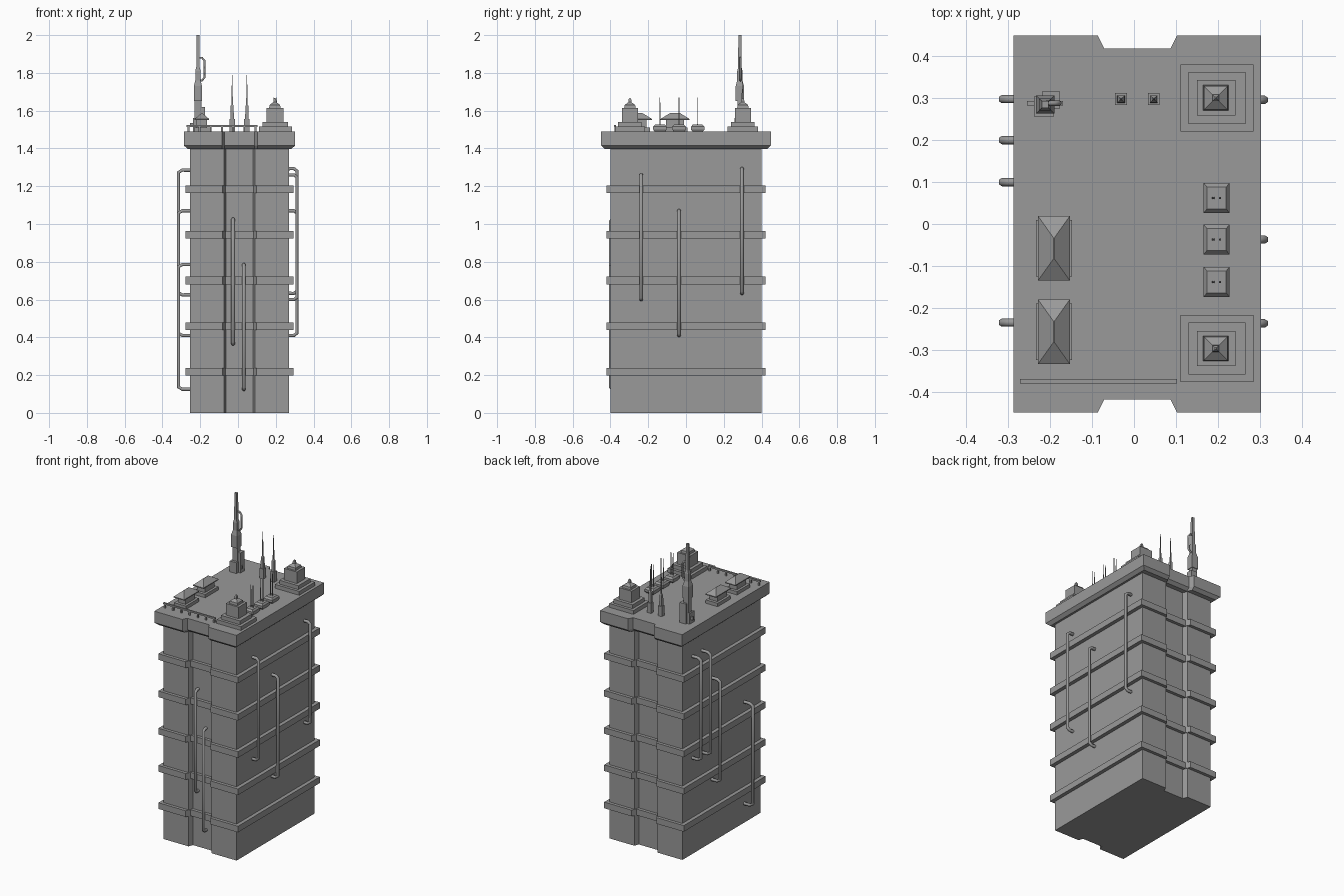
import bpy, bmesh
from mathutils import Vector

if "Cube" in bpy.data.objects:
    bpy.data.objects.remove(bpy.data.objects["Cube"], do_unlink=True)

grey = bpy.data.materials.new("concrete grey")
grey.use_nodes = True
colour = (0.32, 0.32, 0.32, 1)
grey.diffuse_color = colour
grey.node_tree.nodes["Principled BSDF"].inputs["Base Color"].default_value = colour

CX = 0.008    # middle of the tower block
ROOF = 1.49   # roof deck height


def finish(bm, name):
    bmesh.ops.recalc_face_normals(bm, faces=bm.faces)
    mesh = bpy.data.meshes.new(name)
    bm.to_mesh(mesh)
    bm.free()
    mesh.materials.append(grey)
    obj = bpy.data.objects.new(name, mesh)
    bpy.context.collection.objects.link(obj)
    return obj


def loft(bm, rings):
    """Skin a stack of matching vertex rings and cap both ends."""
    loops = [[bm.verts.new(p) for p in ring] for ring in rings]
    for a, b in zip(loops, loops[1:]):
        for i in range(len(a)):
            j = (i + 1) % len(a)
            bm.faces.new((a[i], a[j], b[j], b[i]))
    bm.faces.new(loops[0])
    bm.faces.new(loops[-1])


def stack(bm, x, y, sections):
    """Rectangular sections given as (half width, half depth, z)."""
    loft(bm, [[(x - w, y - d, z), (x + w, y - d, z), (x + w, y + d, z), (x - w, y + d, z)]
              for w, d, z in sections])


def box(bm, x, y, w, d, z0, z1):
    stack(bm, x, y, [(w, d, z0), (w, d, z1)])


def notched(w, d, z, outer, inner, depth=0.03):
    """Plan outline with a tapered notch in the front and the back."""
    half = [(-w, -d), (-outer, -d), (-inner, depth - d), (inner, depth - d), (outer, -d), (w, -d)]
    return [(CX + s * x, s * y, z) for s in (1, -1) for x, y in half]


def notched_slab(name, sections, outer, inner):
    bm = bmesh.new()
    loft(bm, [notched(w, d, z, outer, inner) for w, d, z in sections])
    finish(bm, name)


def pipe(name, points, r=0.01):
    """Square-cornered round pipe along a path."""
    curve = bpy.data.curves.new(name, 'CURVE')
    curve.dimensions = '3D'
    curve.bevel_depth = r
    curve.bevel_resolution = 1
    curve.use_fill_caps = True
    spline = curve.splines.new('POLY')
    spline.points.add(len(points) - 1)
    for p, co in zip(spline.points, points):
        p.co = (*co, 1)
    curve.materials.append(grey)
    bpy.context.collection.objects.link(bpy.data.objects.new(name, curve))


def drain(name, wall, out, top, length=0.66):
    """Pipe leaving the wall, running down and returning to it."""
    wall, out = Vector((*wall, 0)), Vector((*out, 0))
    bend = out.lerp(wall, 0.3)
    up, low = Vector((0, 0, top)), Vector((0, 0, top - length))
    soft = Vector((0, 0, 0.012))
    pipe(name, [wall + up, bend + up, out + up - soft, out + low + soft, bend + low, wall + low])


# Main block, floor ledges and roof slab
notched_slab("tower_block", [(0.262, 0.40, 0), (0.262, 0.40, 1.41)], 0.083, 0.072)
for i in range(5):
    z = 0.197 + i * 0.242
    notched_slab("floor_ledge", [(0.286, 0.42, z), (0.286, 0.42, z + 0.04)], 0.09, 0.075)
notched_slab("roof_slab", [(0.275, 0.43, 1.398), (0.295, 0.449, 1.416), (0.295, 0.449, ROOF)], 0.094, 0.079)

# Drain pipes on the sides and front
for y, top in ((-0.237, 1.26), (-0.037, 1.07), (0.296, 1.293)):
    drain("right_drain_pipe", (0.26, y), (0.312, y), top)
for y, top in ((0.298, 1.285), (0.2, 1.285), (0.1, 1.07), (-0.235, 0.785)):
    drain("left_drain_pipe", (-0.25, y), (-0.315, y), top)
for x, top in ((-0.026, 1.025), (0.031, 0.785)):
    drain("front_drain_pipe", (x, -0.36), (x, -0.4), top)

# Stepped corner pavilions
for y in (-0.297, 0.301):
    bm = bmesh.new()
    box(bm, 0.198, y, 0.087, 0.08, ROOF, 1.515)
    box(bm, 0.198, y, 0.068, 0.062, 1.515, 1.54)
    box(bm, 0.196, y, 0.046, 0.042, 1.54, 1.615)
    stack(bm, 0.195, y, [(0.03, 0.03, 1.615), (0.028, 0.028, 1.63), (0.008, 0.008, 1.645),
                         (0.007, 0.007, 1.66), (0.002, 0.002, 1.668)])
    finish(bm, "corner_pavilion")

# Hip-roofed vents
for y in (-0.058, -0.257):
    bm = bmesh.new()
    box(bm, -0.191, y, 0.043, 0.067, ROOF, 1.512)
    box(bm, -0.191, y, 0.028, 0.048, 1.512, 1.552)
    stack(bm, -0.191, y, [(0.038, 0.077, 1.55), (0.038, 0.077, 1.556), (0.001, 0.025, 1.588)])
    finish(bm, "roof_vent")

# Low boxes carrying twin aerials
for y in (0.062, -0.037, -0.138):
    bm = bmesh.new()
    stack(bm, 0.197, y, [(0.025, 0.028, ROOF), (0.031, 0.036, 1.5), (0.031, 0.036, 1.515), (0.023, 0.026, 1.526)])
    for s in (-1, 1):
        stack(bm, 0.197 + s * 0.008, y, [(0.0025, 0.0025, 1.52), (0.0015, 0.0015, 1.67)])
    finish(bm, "twin_aerial_box")

# Tall spikes
for x in (-0.031, 0.047):
    bm = bmesh.new()
    box(bm, x, 0.298, 0.014, 0.014, ROOF, 1.555)
    stack(bm, x, 0.298, [(0.009, 0.009, 1.555), (0.008, 0.008, 1.625), (0.004, 0.004, 1.632), (0.001, 0.001, 1.79)])
    finish(bm, "roof_spike")

# Main mast with equipment boxes and a side loop
bm = bmesh.new()
box(bm, -0.212, 0.288, 0.018, 0.015, ROOF, 1.73)
box(bm, -0.198, 0.296, 0.022, 0.02, ROOF, 1.62)
box(bm, -0.215, 0.28, 0.024, 0.024, ROOF, 1.56)
box(bm, -0.212, 0.288, 0.043, 0.005, 1.515, 1.535)
stack(bm, -0.212, 0.285, [(0.022, 0.022, 1.65), (0.022, 0.022, 1.73), (0.014, 0.014, 1.76),
                          (0.014, 0.014, 1.81), (0.009, 0.009, 1.83), (0.008, 0.008, 2.0)])
finish(bm, "main_mast")
pipe("mast_side_loop", [(-0.21, 0.288, 1.88), (-0.19, 0.288, 1.88), (-0.178, 0.288, 1.865),
                        (-0.178, 0.288, 1.775), (-0.19, 0.288, 1.76), (-0.21, 0.288, 1.76)], 0.006)

# Front railing with posts
bm = bmesh.new()
box(bm, -0.085, -0.375, 0.187, 0.005, 1.513, 1.523)
for i in range(7):
    box(bm, -0.262 + i * 0.059, -0.375, 0.005, 0.004, ROOF, 1.515)
finish(bm, "roof_railing")
